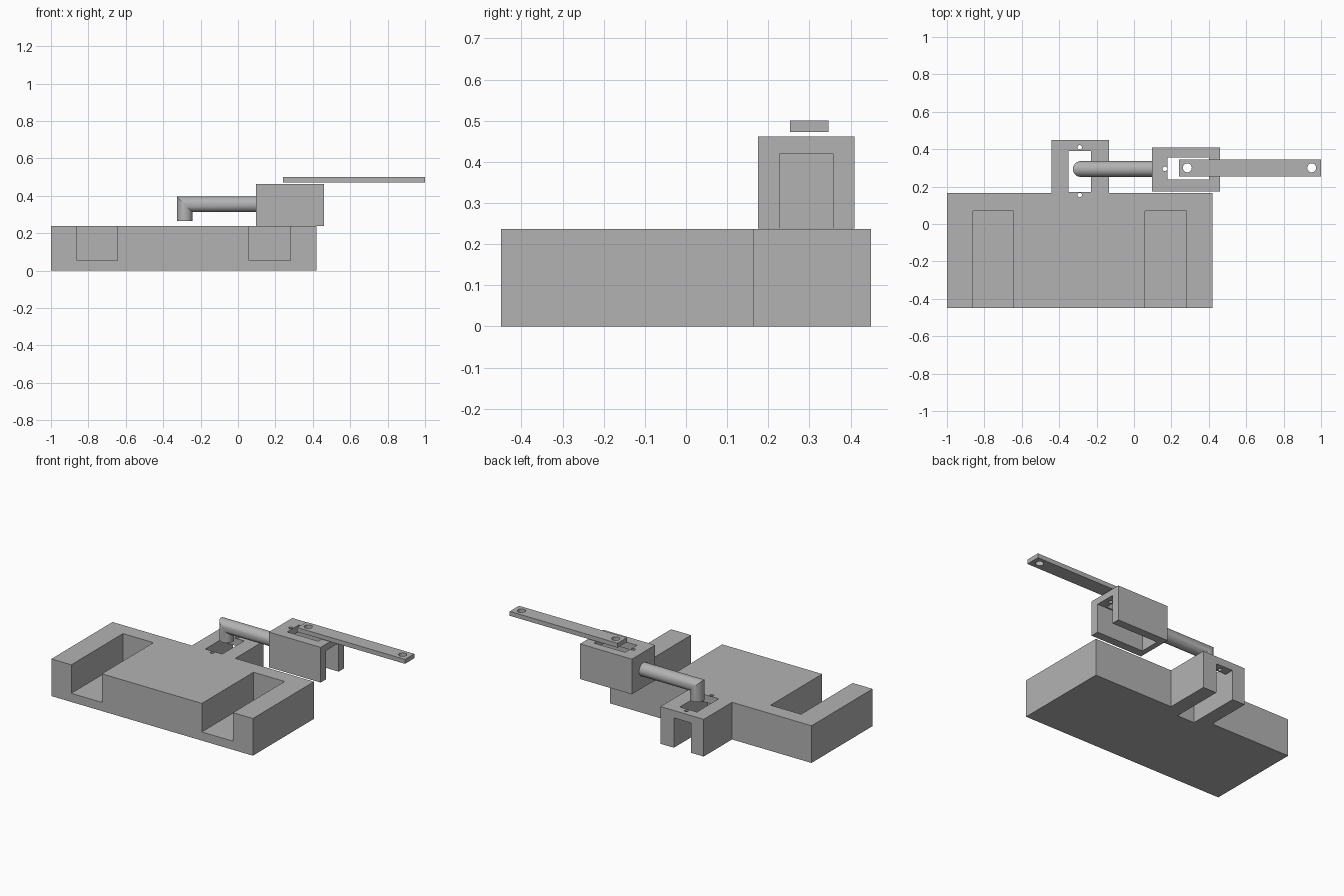
import bpy, bmesh, math

cube = bpy.data.objects.get("Cube")
if cube:
    bpy.data.objects.remove(cube, do_unlink=True)

grey = bpy.data.materials.new("plain_grey")
grey.use_nodes = True
colour = (0.45, 0.45, 0.45, 1)
grey.diffuse_color = colour
grey.node_tree.nodes["Principled BSDF"].inputs["Base Color"].default_value = colour


def make(name, bm):
    bmesh.ops.recalc_face_normals(bm, faces=bm.faces)
    me = bpy.data.meshes.new(name)
    bm.to_mesh(me)
    bm.free()
    me.materials.append(grey)
    ob = bpy.data.objects.new(name, me)
    bpy.context.collection.objects.link(ob)
    return ob


def prism(name, outline, z0, z1):
    """Extrude an xy outline from z0 to z1."""
    bm = bmesh.new()
    face = bm.faces.new([bm.verts.new((x, y, z0)) for x, y in outline])
    top = bmesh.ops.extrude_face_region(bm, geom=[face])["geom"]
    bmesh.ops.translate(bm, vec=(0, 0, z1 - z0),
                        verts=[v for v in top if isinstance(v, bmesh.types.BMVert)])
    return make(name, bm)


def box(name, x0, x1, y0, y1, z0, z1):
    return prism(name, [(x0, y0), (x1, y0), (x1, y1), (x0, y1)], z0, z1)


def rod(name, x, y, r, z0, z1, n=24):
    ring = [(x + r * math.cos(math.tau * i / n), y + r * math.sin(math.tau * i / n))
            for i in range(n)]
    return prism(name, ring, z0, z1)


def select_only(ob):
    bpy.ops.object.select_all(action="DESELECT")
    ob.select_set(True)
    bpy.context.view_layer.objects.active = ob


def cut(ob, *cutters):
    for c in cutters:
        c.hide_render = True
        mod = ob.modifiers.new("cut", "BOOLEAN")
        mod.operation, mod.solver, mod.object = "DIFFERENCE", "EXACT", c
        select_only(ob)
        bpy.ops.object.modifier_apply(modifier=mod.name)
        bpy.data.objects.remove(c, do_unlink=True)
    select_only(ob)
    bpy.ops.object.shade_smooth_by_angle(angle=math.radians(30))


# Base plate with the rear motor bracket in one piece
base = prism("base", [(-1, -.45), (.42, -.45), (.42, .165), (-.135, .165),
                      (-.135, .45), (-.44, .45), (-.44, .165), (-1, .165)], 0, .237)
cut(base,
    box("left_slot", .06, .28, -.6, .07, .055, .4),
    box("right_slot", -.86, -.645, -.6, .07, .055, .4),
    box("motor_channel", -.35, -.23, .11, .6, -.1, .19),
    box("motor_window", -.35, -.23, .17, .39, .1, .4),
    rod("front_screw_hole", -.29, .155, .012, -.1, .4),
    rod("rear_screw_hole", -.29, .41, .012, -.1, .4))

# Raised motor bracket, open below and at its left end
bracket = box("upper_bracket", .095, .46, .175, .41, .238, .462)
cut(bracket,
    box("motor_channel", .13, .6, .228, .357, .1, .42),
    box("motor_window", .18, .40, .237, .355, .3, .6),
    rod("inner_screw_hole", .165, .295, .012, .1, .6),
    rod("outer_screw_hole", .42, .295, .012, .1, .6))

# Lever arm with a hole at each end
arm = box("lever_arm", .24, 1, .253, .346, .472, .5)
cut(arm, *[rod("arm_hole", x, .3, .024, .4, .6) for x in (.285, .95)])

# Mitred elbow shaft: vertical stub joined to a horizontal rod
n, r, cx, cy, cz = 40, .042, -.285, .294, .354
bm = bmesh.new()
rings = [[], [], []]
for i in range(n):
    a = math.tau * i / n
    dx, y = r * math.cos(a), cy + r * math.sin(a)
    path = [(cx + dx, y, .265), (cx + dx, y, cz - dx), (.096, y, cz - dx)]
    for ring, p in zip(rings, path):
        ring.append(bm.verts.new(p))
for lower, upper in zip(rings, rings[1:]):
    for i in range(n):
        j = (i + 1) % n
        bm.faces.new((lower[i], lower[j], upper[j], upper[i]))
bm.faces.new(rings[0])
bm.faces.new(rings[-1])
shaft = make("elbow_shaft", bm)
select_only(shaft)
bpy.ops.object.shade_smooth_by_angle(angle=math.radians(30))
